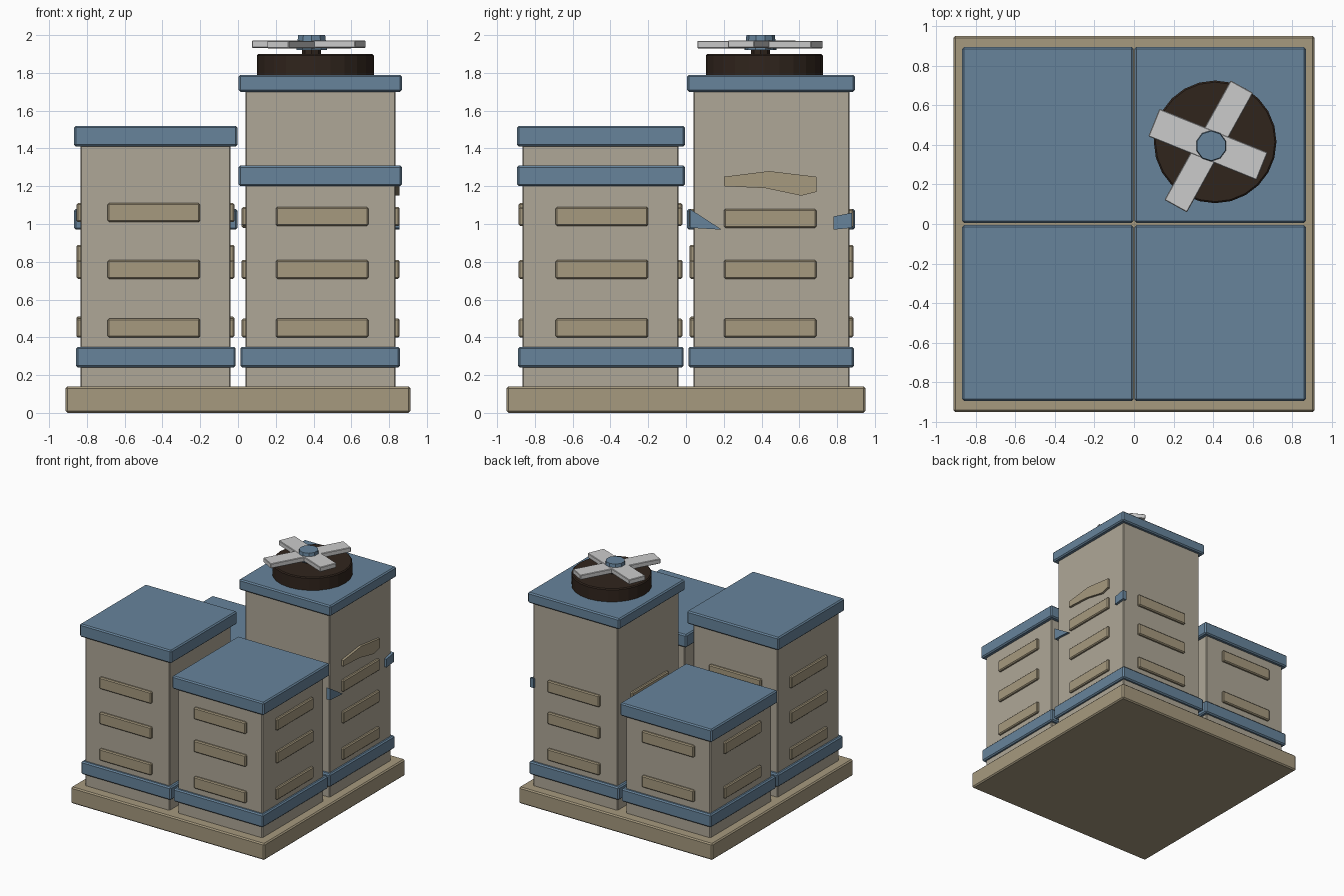
import bpy, bmesh, math
from mathutils import Matrix

if "Cube" in bpy.data.objects:
    bpy.data.objects.remove(bpy.data.objects["Cube"])


def material(name, rgb):
    m = bpy.data.materials.new(name)
    m.diffuse_color = (*rgb, 1)
    m.use_nodes = True
    m.node_tree.nodes["Principled BSDF"].inputs["Base Color"].default_value = m.diffuse_color
    return m


WALL = material("wall_beige", (0.43, 0.39, 0.31))
TAN = material("tan_stone", (0.38, 0.32, 0.21))
BLUE = material("blue_trim", (0.135, 0.23, 0.33))
DARK = material("dark_brown", (0.03, 0.018, 0.012))
LIGHT = material("light_metal", (0.55, 0.55, 0.54))


def finish(name, bm, mat, bevel=0.0):
    me = bpy.data.meshes.new(name)
    bm.to_mesh(me)
    bm.free()
    me.materials.append(mat)
    ob = bpy.data.objects.new(name, me)
    bpy.context.collection.objects.link(ob)
    if bevel:
        mod = ob.modifiers.new("bevel", 'BEVEL')
        mod.width, mod.segments = bevel, 1
    return ob


def add_box(bm, lo, hi):
    size = [b - a for a, b in zip(lo, hi)]
    mid = [(a + b) / 2 for a, b in zip(lo, hi)]
    bmesh.ops.create_cube(bm, size=1, matrix=Matrix.Translation(mid) @ Matrix.Diagonal((*size, 1)))


def box(name, lo, hi, mat, bevel=0.0):
    bm = bmesh.new()
    add_box(bm, lo, hi)
    return finish(name, bm, mat, bevel)


def cylinder(name, x, y, z0, z1, r, sides, mat, bevel=0.0, r_top=None):
    bm = bmesh.new()
    bmesh.ops.create_cone(bm, cap_ends=True, segments=sides, radius1=r, radius2=r_top or r,
                          depth=z1 - z0, matrix=Matrix.Translation((x, y, (z0 + z1) / 2)))
    return finish(name, bm, mat, bevel)


def tower(name, sx, sy, top, roof_h, rows):
    """One tower in the quadrant given by the signs sx, sy."""
    def span(s, a, b):
        return sorted((s * a, s * b))

    def ring(part, x, y, z, mat, bevel):
        (x0, x1), (y0, y1) = span(sx, *x), span(sy, *y)
        box(f"{name}_{part}", (x0, y0, z[0]), (x1, y1, z[1]), mat, bevel)

    ring("walls", (0.04, 0.835), (0.04, 0.865), (0.13, top - 0.04), WALL, 0.006)
    ring("lower_band", (0.012, 0.858), (0.012, 0.89), (0.24, 0.35), BLUE, 0.01)
    ring("roof", (0.003, 0.868), (0.005, 0.895), (top - roof_h, top), BLUE, 0.01)

    # raised window panels on all four sides
    bm = bmesh.new()
    for z in rows:
        for w in (0.04, 0.835):
            (x0, x1), (y0, y1) = span(sx, w - 0.021, w + 0.021), span(sy, 0.20, 0.69)
            add_box(bm, (x0, y0, z - 0.05), (x1, y1, z + 0.05))
        for w in (0.04, 0.865):
            (x0, x1), (y0, y1) = span(sx, 0.20, 0.69), span(sy, w - 0.021, w + 0.021)
            add_box(bm, (x0, y0, z - 0.05), (x1, y1, z + 0.05))
    finish(f"{name}_windows", bm, TAN, 0.008)


# base slab
box("base_slab", (-0.913, -0.95, 0), (0.913, 0.95, 0.14), TAN, 0.01)

# four towers of different heights
tower("front_left_tower", -1, -1, 1.52, 0.11, (0.45, 0.76, 1.06))
tower("front_right_tower", 1, -1, 1.31, 0.11, (0.45, 0.76, 1.04))
tower("back_right_tower", 1, 1, 1.79, 0.09, (0.45, 0.76, 1.03))
tower("back_left_tower", -1, 1, 1.08, 0.11, (0.46, 0.84))

# slanted ledge fragments on the right side of the tall tower
for name, profile, mat in (
        ("upper_ledge", ((0.20, 1.20), (0.42, 1.19), (0.61, 1.15), (0.69, 1.17), (0.69, 1.25),
                         (0.44, 1.28), (0.20, 1.25)), TAN),
        ("front_corner_ledge", ((0.02, 0.98), (0.19, 0.97), (0.02, 1.08)), BLUE),
        ("back_corner_ledge", ((0.78, 0.97), (0.88, 0.98), (0.88, 1.06), (0.78, 1.04)), BLUE)):
    bm = bmesh.new()
    face = bm.faces.new([bm.verts.new((0.82, y, z)) for y, z in profile])
    ext = bmesh.ops.extrude_face_region(bm, geom=[face])
    for v in ext["geom"]:
        if isinstance(v, bmesh.types.BMVert):
            v.co.x += 0.035
    bmesh.ops.recalc_face_normals(bm, faces=bm.faces)
    finish(name, bm, mat)

# rooftop fan: housing, stem, crossed blades, hub
cylinder("fan_housing", 0.41, 0.415, 1.78, 1.90, 0.31, 24, DARK, 0.008)
cylinder("fan_stem", 0.39, 0.395, 1.89, 1.95, 0.05, 8, DARK)
for name, x, y, angle, length, width, dz in (
        ("long_blades", 0.378, 0.392, 61, 0.69, 0.13, 0.0),
        ("short_blades", 0.374, 0.402, -22, 0.59, 0.15, 0.002)):
    bm = bmesh.new()
    add_box(bm, (-length / 2, -width / 2, -0.02), (length / 2, width / 2, 0.02))
    bm.transform(Matrix.Translation((x, y, 1.95 + dz)) @ Matrix.Rotation(math.radians(angle), 4, 'Z'))
    finish(name, bm, LIGHT, 0.004)
cylinder("fan_hub", 0.39, 0.395, 1.92, 2.0, 0.085, 10, BLUE, r_top=0.075)
